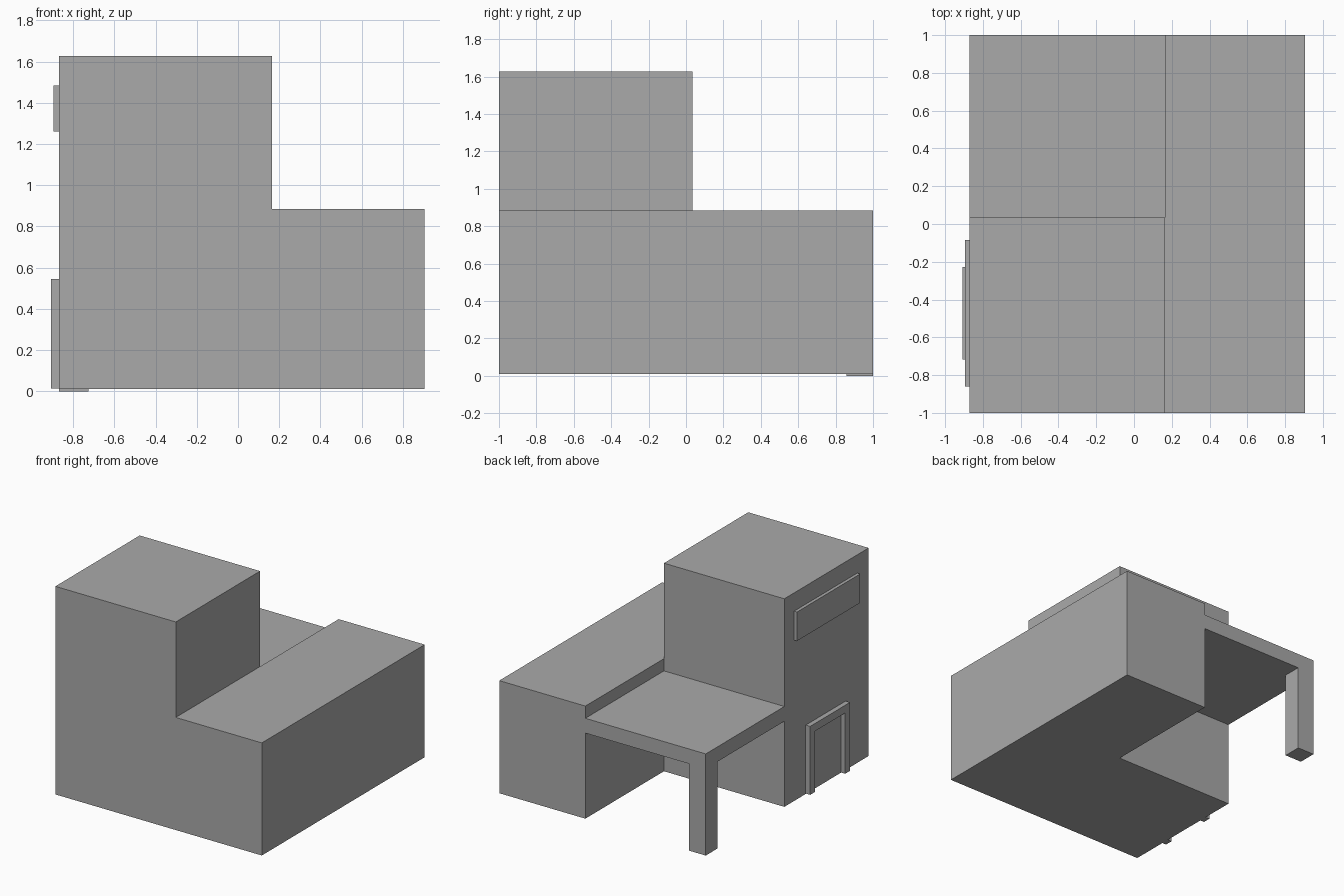
import bpy

if "Cube" in bpy.data.objects:
    bpy.data.objects.remove(bpy.data.objects["Cube"], do_unlink=True)

GREY = (0.4, 0.4, 0.4, 1)
mat = bpy.data.materials.new("plain grey")
mat.use_nodes = True
mat.diffuse_color = GREY
mat.node_tree.nodes["Principled BSDF"].inputs["Base Color"].default_value = GREY


def box(name, x, y, z):
    """Box spanning the given (low, high) ranges."""
    spans = (x, y, z)
    bpy.ops.mesh.primitive_cube_add(size=1, location=[sum(s) / 2 for s in spans])
    ob = bpy.context.object
    ob.name = ob.data.name = name
    ob.scale = [s[1] - s[0] for s in spans]
    bpy.ops.object.transform_apply(location=False, rotation=False, scale=True)
    ob.data.materials.append(mat)
    return ob


def union(base, parts):
    """Fuse the parts into the base and remove them."""
    for part in parts:
        mod = base.modifiers.new("union", "BOOLEAN")
        mod.operation, mod.solver, mod.object = "UNION", "EXACT", part
        bpy.context.view_layer.objects.active = base
        bpy.ops.object.modifier_apply(modifier=mod.name)
        bpy.data.objects.remove(part, do_unlink=True)


WEST, STEP, EAST = -0.87, 0.165, 0.905
FRONT, MID, BACK = -1.0, 0.035, 1.0
FLOOR, ROOF, TOP = 0.01, 0.885, 1.627

# House shell: ground floor, rear wing, tower, carport roof and its post
house = box("house_shell", (WEST, EAST), (FRONT, MID), (FLOOR, ROOF))
union(house, [
    box("rear_wing", (STEP, EAST), (FRONT, BACK), (FLOOR, ROOF)),
    box("tower", (WEST, STEP), (FRONT, MID), (FLOOR, TOP)),
    box("carport_roof", (WEST, STEP + 0.1), (MID - 0.1, BACK), (0.675, 0.79)),
    box("carport_post", (WEST, -0.725), (0.857, BACK), (0, 0.79)),
])

# Upper window panel on the side wall
box("window_panel", (-0.895, WEST), (-0.86, -0.085), (1.26, 1.485))

# Door frame: two jambs and a lintel
frame = box("door_frame", (-0.908, WEST), (-0.718, -0.228), (0.485, 0.545))
union(frame, [
    box("door_jamb", (-0.908, WEST), (y, y + 0.06), (0.013, 0.545))
    for y in (-0.718, -0.288)
])
